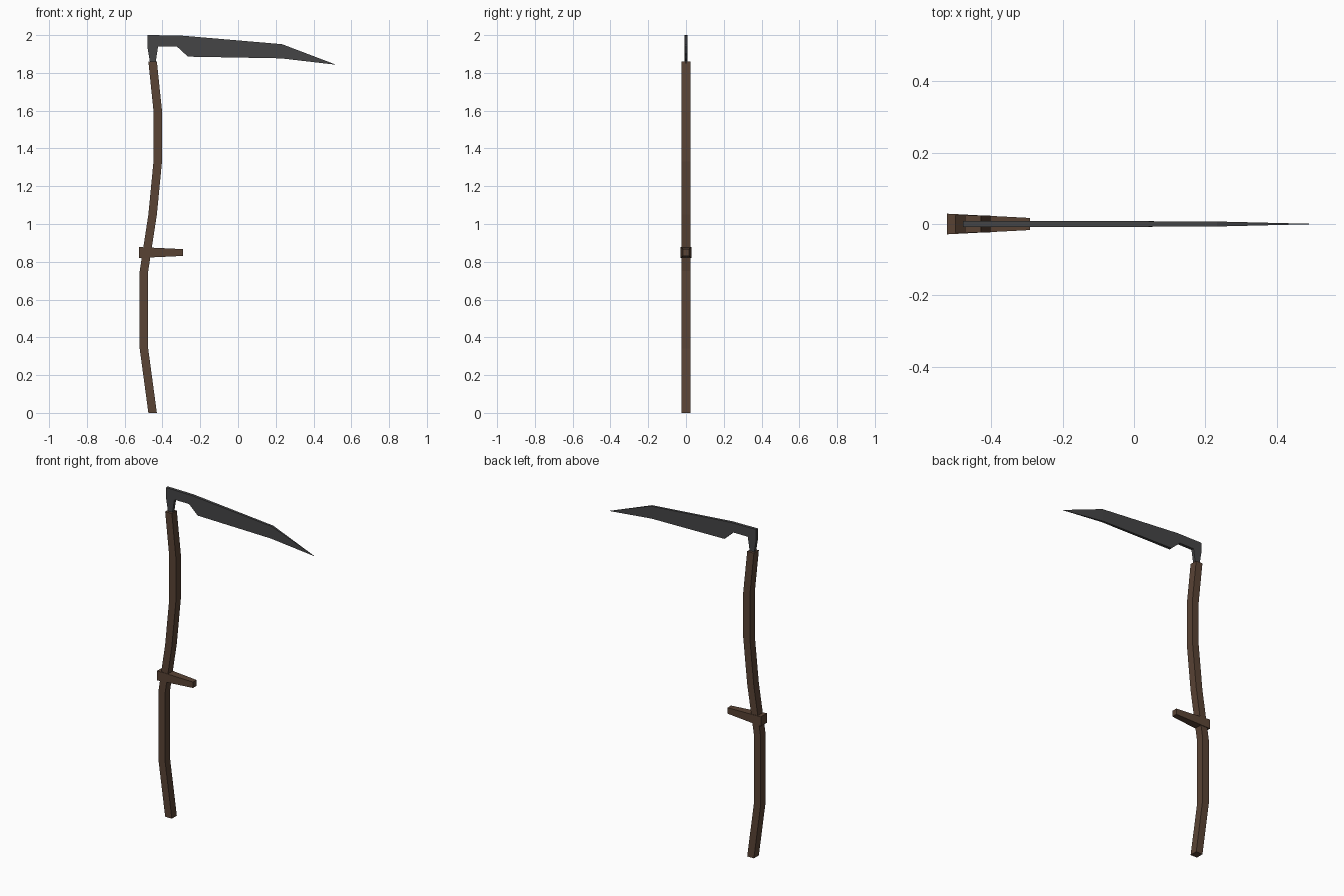
import bpy, bmesh

if "Cube" in bpy.data.objects:
    bpy.data.objects.remove(bpy.data.objects["Cube"])


def material(name, rgb):
    m = bpy.data.materials.new(name)
    m.diffuse_color = (*rgb, 1)
    m.use_nodes = True
    m.node_tree.nodes["Principled BSDF"].inputs["Base Color"].default_value = m.diffuse_color
    return m


wood = material("brown wood", (0.100, 0.056, 0.035))
steel = material("dark steel", (0.060, 0.060, 0.062))


def finish(name, bm, mat):
    bmesh.ops.remove_doubles(bm, verts=bm.verts, dist=1e-5)
    bmesh.ops.recalc_face_normals(bm, faces=bm.faces)
    me = bpy.data.meshes.new(name)
    bm.to_mesh(me)
    bm.free()
    me.materials.append(mat)
    bpy.context.collection.objects.link(bpy.data.objects.new(name, me))


def loft(name, rings, mat):
    """Skin a list of four-cornered rings and cap both ends."""
    bm = bmesh.new()
    loops = [[bm.verts.new(p) for p in ring] for ring in rings]
    for a, b in zip(loops, loops[1:]):
        for i in range(4):
            j = (i + 1) % 4
            bm.faces.new((a[i], a[j], b[j], b[i]))
    bm.faces.new(loops[0])
    bm.faces.new(loops[-1])
    finish(name, bm, mat)


CORNERS = ((-1, -1), (1, -1), (1, 1), (-1, 1))

# Curved square shaft: centre x and height of each bend
shaft = [(-0.452, 0), (-0.498, 0.34), (-0.498, 0.75), (-0.452, 1.05),
         (-0.425, 1.33), (-0.425, 1.60), (-0.452, 1.86)]
loft("shaft", [[(x + 0.0225 * a, 0.024 * b, z) for a, b in CORNERS]
               for x, z in shaft], wood)

# Tapered grip through the shaft: x, half depth, half height
grip = [(-0.525, 0.029, 0.029), (-0.292, 0.017, 0.018)]
loft("grip", [[(x, hy * a, 0.849 + hz * b) for a, b in CORNERS]
              for x, hy, hz in grip], wood)

# Blade with tang: outline x, z and half thickness, thinning to a point
outline = [(-0.480, 2.0, 0.009), (-0.307, 1.998, 0.009), (0.233, 1.952, 0.007),
           (0.520, 1.843, 0.0), (0.228, 1.877, 0.007), (-0.265, 1.886, 0.009),
           (-0.325, 1.941, 0.009), (-0.423, 1.941, 0.009), (-0.437, 1.85, 0.009),
           (-0.465, 1.85, 0.009), (-0.480, 1.941, 0.009)]
# Quads and triangles that fill the outline
cells = [(0, 1, 6, 7), (0, 7, 10), (10, 7, 8, 9), (1, 5, 6), (1, 2, 4, 5), (2, 3, 4)]
bm = bmesh.new()
front, back = [[bm.verts.new((x, s * t, z)) for x, z, t in outline] for s in (-1, 1)]
for cell in cells:
    bm.faces.new([front[i] for i in cell])
    bm.faces.new([back[i] for i in reversed(cell)])
n = len(outline)
for i in range(n):
    j = (i + 1) % n
    bm.faces.new((front[i], front[j], back[j], back[i]))
finish("blade", bm, steel)
